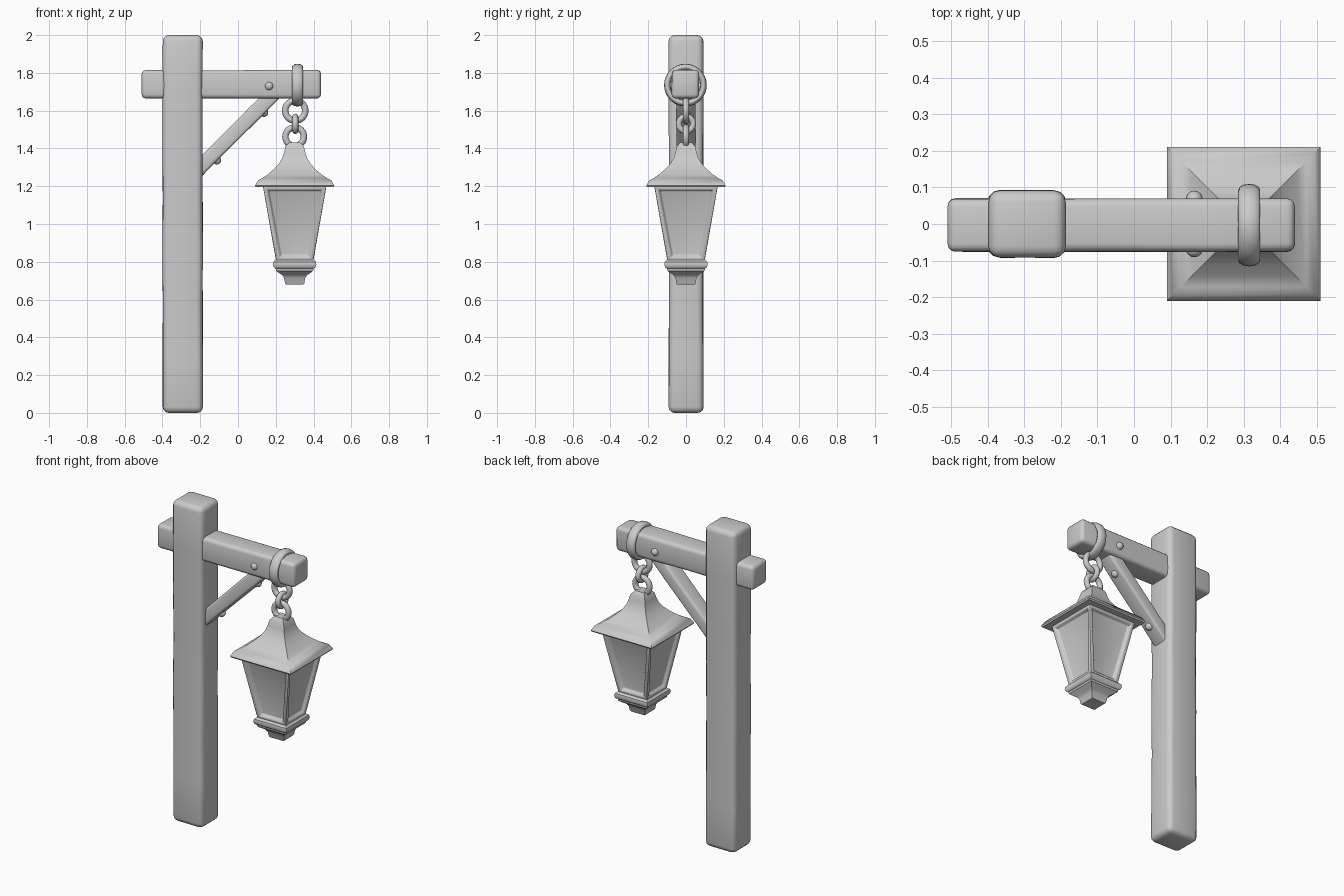
import bpy, bmesh, random
from math import radians, pi
from mathutils import Matrix, Vector

if "Cube" in bpy.data.objects:
    bpy.data.objects.remove(bpy.data.objects["Cube"])

random.seed(4)
LX = 0.30  # lantern centre in x


def finish(name, bm, angle=40):
    bmesh.ops.recalc_face_normals(bm, faces=bm.faces[:])
    me = bpy.data.meshes.new(name)
    bm.to_mesh(me)
    bm.free()
    ob = bpy.data.objects.new(name, me)
    bpy.context.collection.objects.link(ob)
    bpy.ops.object.select_all(action='DESELECT')
    ob.select_set(True)
    bpy.context.view_layer.objects.active = ob
    bpy.ops.object.shade_smooth_by_angle(angle=radians(angle))
    return ob


def loft(bm, sections):
    """Capped rectangular loft through (z, half_x, half_y, wobble)."""
    rings = []
    for z, hx, hy, w in sections:
        rings.append([bm.verts.new((sx * (hx - random.uniform(0, w)),
                                    sy * (hy - random.uniform(0, w)), z))
                      for sx, sy in ((-1, -1), (1, -1), (1, 1), (-1, 1))])
    for a, b in zip(rings, rings[1:]):
        for i in range(4):
            j = (i + 1) % 4
            bm.faces.new((a[i], a[j], b[j], b[i]))
    bm.faces.new(rings[0][::-1])
    bm.faces.new(rings[-1])


def bevel_sharp(bm, width, segments, limit=30):
    bm.normal_update()
    edges = [e for e in bm.edges if e.calc_face_angle(0) > radians(limit)]
    bmesh.ops.bevel(bm, geom=edges, offset=width, segments=segments,
                    profile=0.5, affect='EDGES', clamp_overlap=True)


def timber(name, start, end, half_y, half_t, bevel, cuts, wobble):
    """Hand-hewn timber with softened, slightly uneven edges."""
    start, end = Vector(start), Vector(end)
    zaxis = (end - start).normalized()
    xaxis = Vector((0, 1, 0))
    yaxis = zaxis.cross(xaxis)
    length = (end - start).length
    bm = bmesh.new()
    loft(bm, [(length * i / cuts, half_y, half_t, wobble) for i in range(cuts + 1)])
    bevel_sharp(bm, bevel, 3)
    m = Matrix((xaxis, yaxis, zaxis)).transposed().to_4x4()
    bm.transform(Matrix.Translation(start) @ m)
    return finish(name, bm, 50)


def ring(name, loc, major, radial, axial, rot):
    bpy.ops.mesh.primitive_torus_add(location=loc, rotation=rot, major_radius=major,
                                     minor_radius=radial, major_segments=32, minor_segments=12)
    ob = bpy.context.object
    ob.name = name
    ob.scale.z = axial / radial
    bpy.ops.object.shade_smooth()


def peg(name, loc, r=0.023):
    bpy.ops.mesh.primitive_uv_sphere_add(segments=16, ring_count=10, radius=r, location=loc)
    bpy.context.object.name = name
    bpy.ops.object.shade_smooth()


def lantern_part(name, profile, bevel, segments=2, inset=False):
    bm = bmesh.new()
    loft(bm, [(z, h, h, 0) for z, h in profile])
    if inset:
        # recessed window pane on each side
        bm.normal_update()
        sides = [f for f in bm.faces if abs(f.normal.z) < 0.6]
        bmesh.ops.inset_individual(bm, faces=sides, thickness=0.03, depth=0)
        bmesh.ops.inset_individual(bm, faces=sides, thickness=0.014, depth=-0.02)
    if bevel:
        bevel_sharp(bm, bevel, segments, 35)
    bm.transform(Matrix.Translation((LX, 0, 0)))
    return finish(name, bm, 38)


# Timber frame
timber("post", (-0.293, 0, 0), (-0.293, 0, 2.0), 0.094, 0.108, 0.032, 7, 0.005)
timber("beam", (-0.51, -0.003, 1.74), (0.44, -0.003, 1.74), 0.074, 0.076, 0.022, 4, 0.003)
timber("brace", (-0.25, 0, 1.25), (0.20, 0, 1.70), 0.052, 0.04, 0.014, 4, 0.003)

# Wooden pegs on the beam sides and brace underside
for side in (-1, 1):
    peg("beam_peg", (0.165, side * 0.068, 1.73))
peg("brace_peg_upper", (0.137, 0, 1.59))
peg("brace_peg_lower", (-0.112, 0, 1.338))

# Iron hoop round the beam and chain links
ring("beam_hoop", (0.315, -0.003, 1.735), 0.096, 0.017, 0.03, (0, pi / 2, 0))
ring("chain_link_top", (0.303, 0, 1.60), 0.053, 0.017, 0.017, (pi / 2, 0, 0))
ring("chain_link_middle", (0.303, 0, 1.53), 0.038, 0.016, 0.016, (0, pi / 2, 0))
ring("chain_link_bottom", (LX, 0, 1.462), 0.049, 0.017, 0.017, (pi / 2, 0, 0))

# Lantern: swept roof, tapered glazed body, collar and foot
lantern_part("lantern_roof", [
    (1.195, 0.205), (1.203, 0.21), (1.232, 0.193), (1.242, 0.172), (1.262, 0.143),
    (1.29, 0.11), (1.32, 0.083), (1.35, 0.065), (1.38, 0.056), (1.41, 0.049), (1.432, 0.03)], 0)
lantern_part("lantern_body", [(0.80, 0.098), (1.20, 0.168)], 0.005, 2, True)
lantern_part("lantern_collar", [
    (0.762, 0.098), (0.77, 0.11), (0.785, 0.115), (0.80, 0.112), (0.812, 0.098)], 0)
lantern_part("lantern_foot", [
    (0.68, 0.047), (0.686, 0.051), (0.715, 0.056), (0.73, 0.066), (0.742, 0.085),
    (0.752, 0.098), (0.77, 0.102)], 0)
